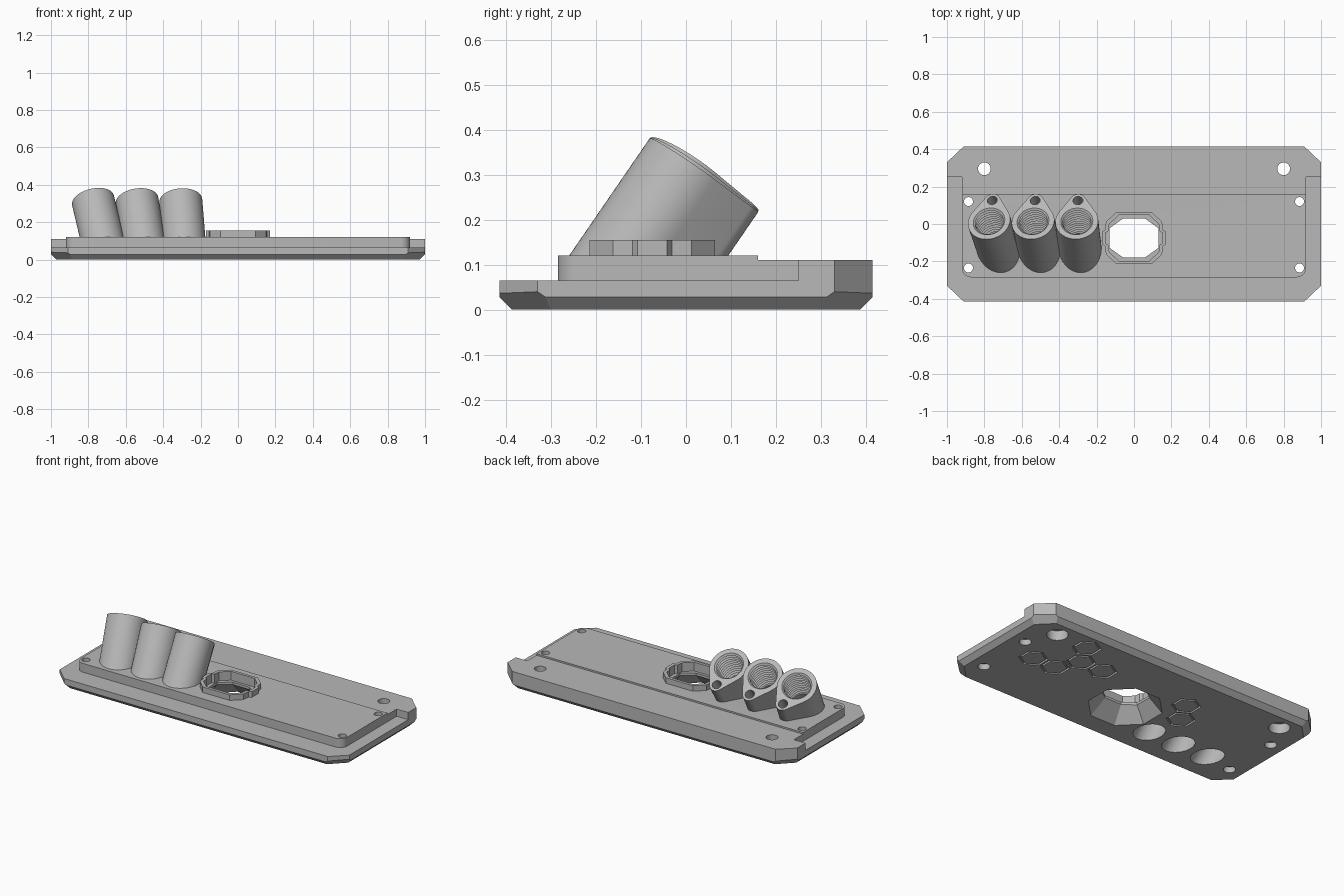
import bpy, bmesh, math
from math import pi, sin, cos
from mathutils import Vector

cube = bpy.data.objects.get("Cube")
if cube:
    bpy.data.objects.remove(cube)

grey = bpy.data.materials.new("plain grey")
grey.use_nodes = True
grey.diffuse_color = (0.48, 0.48, 0.48, 1)
grey.node_tree.nodes["Principled BSDF"].inputs["Base Color"].default_value = grey.diffuse_color


def finish(name, bm):
    bmesh.ops.recalc_face_normals(bm, faces=bm.faces)
    mesh = bpy.data.meshes.new(name)
    bm.to_mesh(mesh)
    bm.free()
    mesh.materials.append(grey)
    obj = bpy.data.objects.new(name, mesh)
    bpy.context.collection.objects.link(obj)
    return obj


def slice_off(bm, point, normal):
    """Cut away everything beyond a plane and cap the opening."""
    cut = bmesh.ops.bisect_plane(bm, geom=bm.verts[:] + bm.edges[:] + bm.faces[:], dist=1e-6,
                                 plane_co=point, plane_no=normal, clear_outer=True)
    edges = [e for e in cut["geom_cut"] if isinstance(e, bmesh.types.BMEdge)]
    bmesh.ops.contextual_create(bm, geom=edges)


def loft_bm(loops):
    bm = bmesh.new()
    rings = [[bm.verts.new(p) for p in loop] for loop in loops]
    n = len(rings[0])
    for a, b in zip(rings, rings[1:]):
        for i in range(n):
            bm.faces.new((a[i], a[(i + 1) % n], b[(i + 1) % n], b[i]))
    bm.faces.new(rings[0][::-1])
    bm.faces.new(rings[-1])
    return bm


def prism(name, outline, z0, z1):
    return finish(name, loft_bm([[(x, y, z) for x, y in outline] for z in (z0, z1)]))


def circle(x, y, r, n=32, start=0.0):
    return [(x + r * cos(start + 2 * pi * i / n), y + r * sin(start + 2 * pi * i / n)) for i in range(n)]


def combine(target, others, operation):
    bpy.context.view_layer.objects.active = target
    for other in others:
        mod = target.modifiers.new("combine", "BOOLEAN")
        mod.operation, mod.solver, mod.object = operation, "EXACT", other
        bpy.ops.object.modifier_apply(modifier=mod.name)


def discard(objs):
    for obj in objs:
        bpy.data.objects.remove(obj)


def mirrored(quadrant, cy=0.0):
    """Full outline from the points of one quadrant, listed from +x round to +y."""
    right = quadrant + [(-x, y) for x, y in reversed(quadrant)]
    return [(x, y + cy) for x, y in right + [(-x, -y) for x, y in right]]


# Base plate, with cut corners and a chamfered underside
W, D, H = 1.0, 0.415, 0.11
def base_hull(name, top):
    bm = loft_bm([[(x, y, z) for x, y in mirrored([(W, D - 0.085), (W - 0.09, D)])] for z in (0, top)])
    for sx in (-1, 1):
        slice_off(bm, (sx * W, 0, 0.028), (sx, 0, -1))
        slice_off(bm, (0, sx * D, 0.028), (0, sx, -1))
        for sy in (-1, 1):
            slice_off(bm, (sx * W, sy * (D - 0.085), 0.04), (sx * 0.7, sy * 0.7, -1))
    return finish(name, bm)


base = base_hull("base_plate", H)
# Lower the front and the two sides around the raised block
corner = [(0.87 + x, -0.235 + y) for x, y in
          [(0.05 * cos(-a * pi / 16), 0.05 * sin(-a * pi / 16)) for a in range(9)]]
block_front = corner + [(-x, y) for x, y in reversed(corner)]
margin = [(-0.92, 0.25), (-1.1, 0.25), (-1.1, -0.5), (1.1, -0.5), (1.1, 0.25), (0.92, 0.25)]
lowering = prism("lowering", margin + block_front, 0.065, 0.2)
combine(base, [lowering], "DIFFERENCE")

# Raised front step on the block
step = prism("step", [(0.92, 0.16)] + block_front + [(-0.92, 0.16)], 0.09, 0.12)
combine(base, [step], "UNION")
discard([lowering, step])

# Eight-sided collar with side tabs round the central opening
CY = -0.075
collar_q = [(0.172, 0.033), (0.155, 0.044), (0.15, 0.087), (0.093, 0.14)]
collar = prism("collar", mirrored(collar_q, CY), 0.095, 0.155)
collar_bore = prism("collar_bore", mirrored([(x * 0.88, y * 0.87) for x, y in collar_q], CY), 0.1, 0.3)

# Funnel opening that widens towards the underside
wide = mirrored([(0.2, 0.08), (0.085, 0.195)], CY)
narrow = mirrored([(0.13, 0.053), (0.057, 0.105)], CY)
funnel = finish("funnel", loft_bm([[(x, y, z) for x, y in loop] for loop, z in
                                   ((wide, -0.001), (narrow, 0.085), (narrow, 0.2))]))
combine(collar, [collar_bore, funnel], "DIFFERENCE")
cutters = [collar_bore, funnel]

# Stepped screw holes
for sx in (-1, 1):
    for x, y, r, wide_r, depth in ((0.8, 0.295, 0.034, 0.06, 0.06),
                                   (0.885, 0.12, 0.024, 0.034, 0.035),
                                   (0.885, -0.235, 0.024, 0.034, 0.035)):
        cutters.append(prism("screw_hole", circle(sx * x, y, r), -0.1, 0.3))
        cutters.append(prism("counterbore", circle(sx * x, y, wide_r), -0.1, depth))

# Hexagonal grooves in the underside
for x, y in ((0.735, 0.01), (0.58, 0.01), (0.505, 0.147), (0.58, 0.285),
             (0.35, 0.147), (-0.25, 0.15), (-0.325, 0.015)):
    groove = prism("groove", circle(x, y, 0.083, 6, pi / 6), -0.1, 0.012)
    core = prism("core", circle(x, y, 0.07, 6, pi / 6), -0.2, 0.1)
    combine(groove, [core], "DIFFERENCE")
    discard([core])
    cutters.append(groove)

# Leaning tubes: round barrel with a screw boss at the back
R, BOSS_R, BOSS_D = 0.115, 0.042, 0.135
phi = math.acos((R - BOSS_R) / BOSS_D)
teardrop = []
for i in range(41):
    a = phi + (2 * pi - 2 * phi) * i / 40
    teardrop.append((R * sin(a), R * cos(a)))
for i in range(13):
    a = -phi + 2 * phi * i / 12
    teardrop.append((BOSS_R * sin(a), BOSS_D + BOSS_R * cos(a)))

tubes = []
for name, foot_x, top_x in (("right_tube", -0.70, -0.775), ("middle_tube", -0.49, -0.54),
                            ("left_tube", -0.28, -0.306)):
    top = Vector((top_x, 0.014, 0.316))
    axis = (top - Vector((foot_x, -0.203, 0))).normalized()
    back = Vector((0, 1, 0))
    back = (back - axis * back.dot(axis)).normalized()
    side = back.cross(axis)

    def ring(points, t):
        return [top + side * u + back * v + axis * t for u, v in points]

    bm = loft_bm([ring(teardrop, -0.5), ring(teardrop, 0)])
    slice_off(bm, (0, 0, 0.112), (0, 0, -1))
    tube = finish(name, bm)

    # Threaded bore right through the plate
    profile = [(0.08, -0.6), (0.08, -0.23)]
    for i in range(11):
        profile += [(0.088, -0.22 + i * 0.02), (0.076, -0.21 + i * 0.02)]
    profile += [(0.088, 0.002), (0.088, 0.05)]
    bore = finish("bore", loft_bm([ring(circle(0, 0, r, 40), t) for r, t in profile]))
    boss_hole = finish("boss_hole", loft_bm([ring(circle(0, BOSS_D, 0.027, 24), t) for t in (-0.1, 0.05)]))
    combine(tube, [bore, boss_hole], "DIFFERENCE")
    discard([boss_hole])
    cutters.append(bore)
    tubes.append(tube)

combine(base, cutters, "DIFFERENCE")
discard(cutters)

# Smooth the round walls and keep the edges crisp
bpy.ops.object.select_all(action="DESELECT")
for obj in [base, collar] + tubes:
    obj.select_set(True)
bpy.context.view_layer.objects.active = base
bpy.ops.object.shade_smooth_by_angle(angle=math.radians(25))
